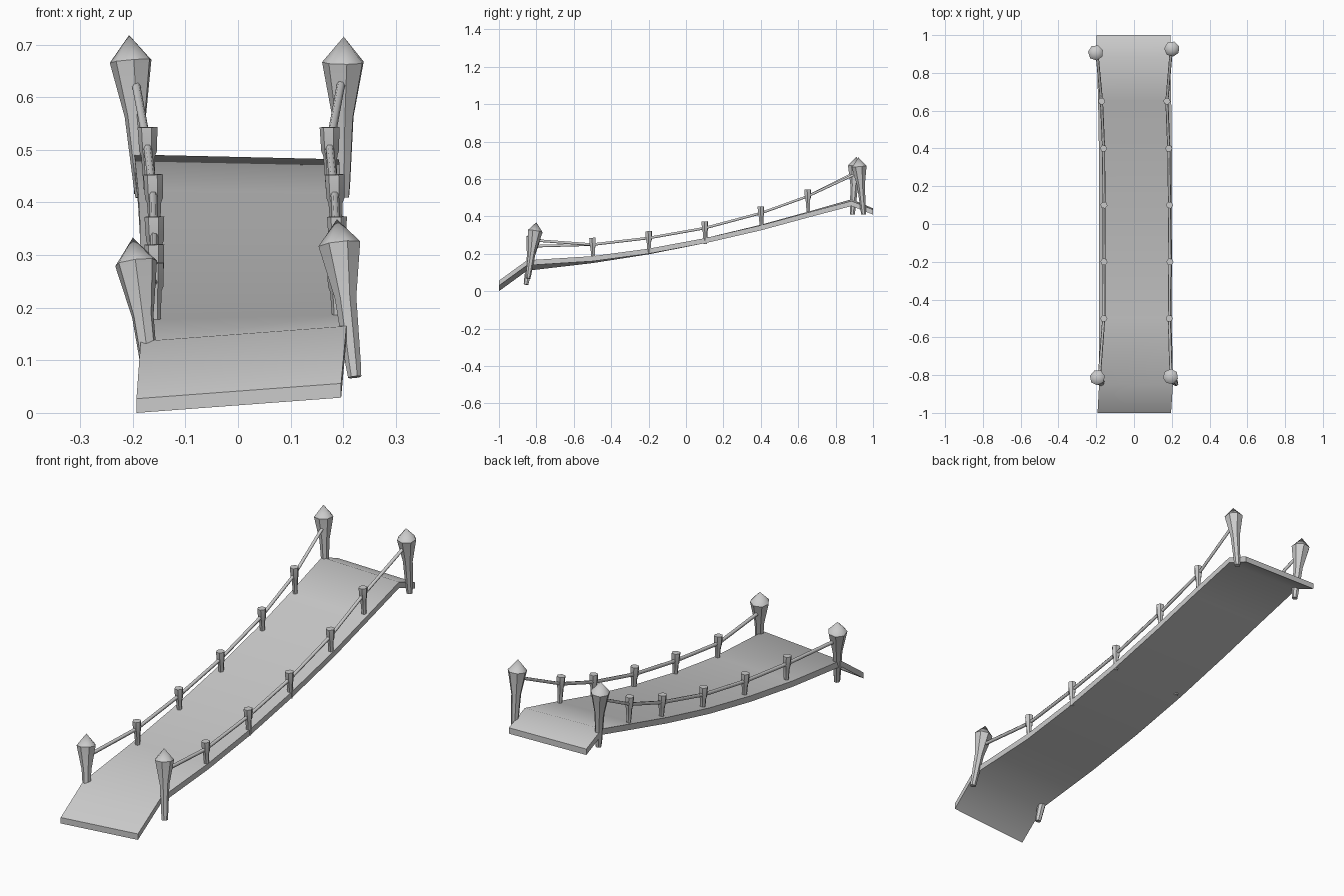
import bpy, bmesh
from math import pi, cos, sin
from mathutils import Vector

cube = bpy.data.objects.get("Cube")
if cube:
    bpy.data.objects.remove(cube, do_unlink=True)

grey = bpy.data.materials.new("plain grey")
grey.use_nodes = True
colour = (0.6, 0.6, 0.6, 1)
grey.diffuse_color = colour
grey.node_tree.nodes["Principled BSDF"].inputs["Base Color"].default_value = colour


def finish(name, bm, angle=40):
    bmesh.ops.recalc_face_normals(bm, faces=bm.faces)
    mesh = bpy.data.meshes.new(name)
    bm.to_mesh(mesh)
    bm.free()
    mesh.materials.append(grey)
    ob = bpy.data.objects.new(name, mesh)
    bpy.context.collection.objects.link(ob)
    bpy.ops.object.select_all(action="DESELECT")
    ob.select_set(True)
    bpy.context.view_layer.objects.active = ob
    bpy.ops.object.shade_smooth_by_angle(angle=angle * pi / 180)
    return ob


def skin(bm, rings):
    """Join matching rings of points into a closed tube."""
    loops = [[bm.verts.new(p) for p in ring] for ring in rings]
    n = len(loops[0])
    for a, b in zip(loops, loops[1:]):
        for i in range(n):
            j = (i + 1) % n
            bm.faces.new((a[i], a[j], b[j], b[i]))
    bm.faces.new(loops[0])
    bm.faces.new(loops[-1])


def tapered(name, bottom, top, profile, sides, turn=0.0):
    """Turned post; profile holds (fraction along axis, radius)."""
    bottom, top = Vector(bottom), Vector(top)
    axis = top - bottom
    q = axis.to_track_quat("Z", "Y")
    bm = bmesh.new()
    skin(bm, [[bottom + axis * t + q @ Vector((r * cos(turn + 2 * pi * i / sides),
                                               r * sin(turn + 2 * pi * i / sides), 0))
               for i in range(sides)] for t, r in profile])
    bmesh.ops.remove_doubles(bm, verts=bm.verts, dist=0.0004)
    return finish(name, bm, 45)


# Sagging, slightly twisted deck: y, left x, right x, left top z, right top z
stations = [
    (-1.0, -0.193, 0.196, 0.027, 0.056),
    (-0.85, -0.185, 0.206, 0.136, 0.165),
    (-0.5, -0.186, 0.2, 0.177, 0.187),
    (-0.2, -0.186, 0.2, 0.224, 0.227),
    (0.1, -0.186, 0.2, 0.283, 0.283),
    (0.4, -0.186, 0.2, 0.355, 0.352),
    (0.65, -0.19, 0.197, 0.424, 0.42),
    (0.885, -0.197, 0.192, 0.491, 0.482),
    (1.0, -0.198, 0.192, 0.443, 0.436),
]
thick = 0.027
bm = bmesh.new()
skin(bm, [[(xl, y, zl), (xr, y, zr), (xr, y, zr - thick), (xl, y, zl - thick)]
          for y, xl, xr, zl, zr in stations])
finish("deck", bm)

# Club-headed end posts
club = [(0, 0.013), (0.08, 0.015), (0.5, 0.021), (0.84, 0.041), (1, 0.0001)]
end_posts = {
    "front_right_post": ((-0.162, -0.855, 0.035), (-0.2, -0.805, 0.333)),
    "front_left_post": ((0.222, -0.845, 0.068), (0.188, -0.8, 0.368)),
    "back_right_post": ((-0.182, 0.89, 0.41), (-0.207, 0.91, 0.718)),
    "back_left_post": ((0.199, 0.95, 0.41), (0.201, 0.922, 0.715)),
}
for i, (name, (low, high)) in enumerate(end_posts.items()):
    tapered(name, low, high, club, 7, 0.4 * i)

# Small railing posts standing along the deck edges
peg = [(0, 0.010), (0.55, 0.0135), (0.62, 0.017), (1, 0.019)]
pegs_y = [-0.5, -0.2, 0.1, 0.4, 0.65]
tops_z = [0.285, 0.32, 0.373, 0.453, 0.543]
sides_x = {"right": [-0.16, -0.159, -0.159, -0.161, -0.172],
           "left": [0.187, 0.19, 0.188, 0.184, 0.174]}
for side, xs in sides_x.items():
    for n, (x, y, z) in enumerate(zip(xs, pegs_y, tops_z)):
        tapered(f"{side}_railing_post_{n + 1}", (x + 0.003, y + 0.004, z - 0.12),
                (x, y, z), peg, 6, pi / 6)

# Handrail ropes strung from post to post
rope_ends = {"right": ((-0.185, -0.825, 0.24), (-0.196, 0.905, 0.635)),
             "left": ((0.196, -0.815, 0.272), (0.198, 0.93, 0.637))}
for side, xs in sides_x.items():
    start, end = rope_ends[side]
    path = [start] + [(x, y, z - 0.036) for x, y, z in zip(xs, pegs_y, tops_z)] + [end]
    bm = bmesh.new()
    skin(bm, [[Vector(p) + Vector((0.008 * cos(a * pi / 3), 0, 0.008 * sin(a * pi / 3)))
               for a in range(6)] for p in path])
    finish(f"{side}_rope", bm, 70)
